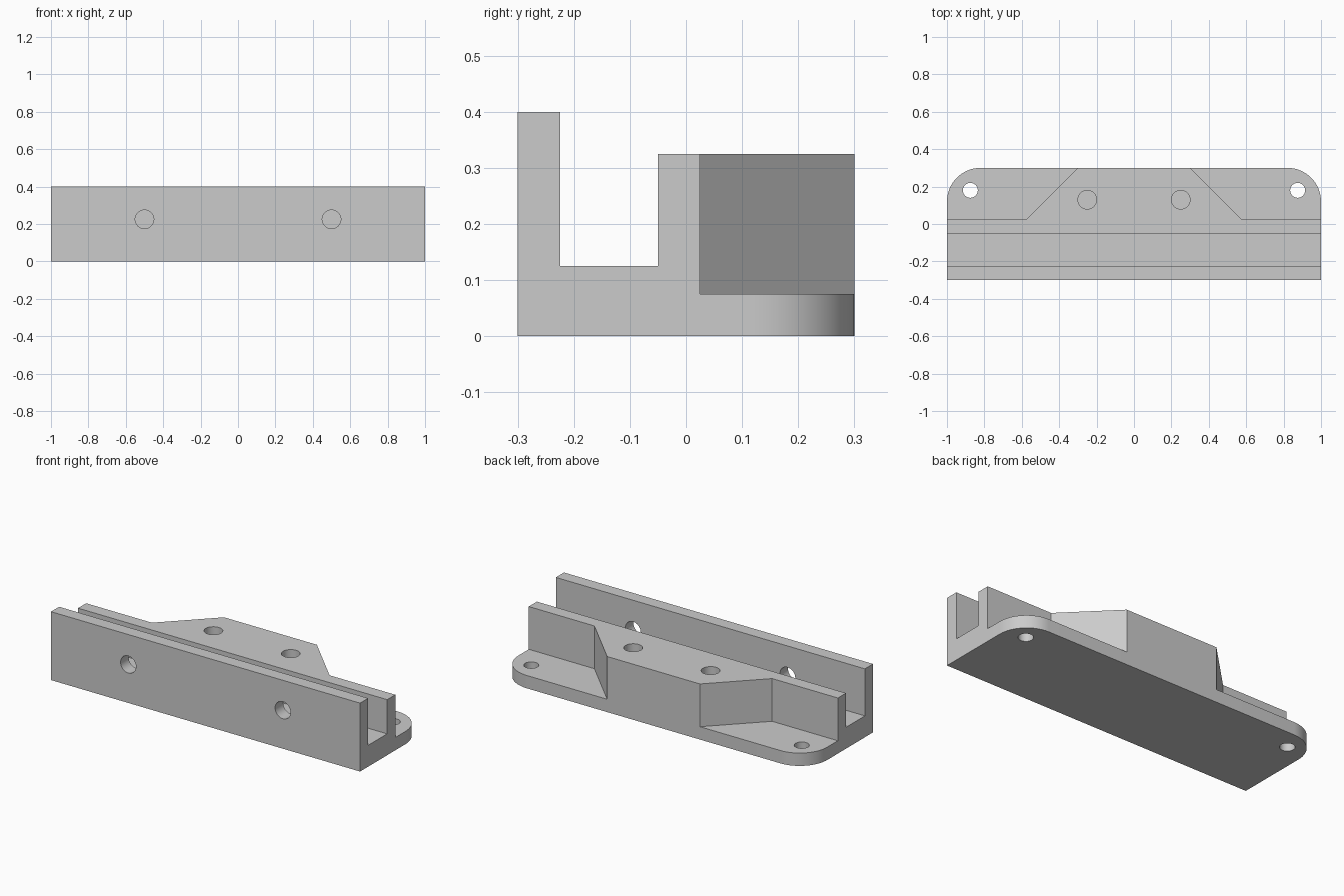
import bpy
import math
from mathutils import Matrix, Vector

cube = bpy.data.objects.get("Cube")
if cube:
    bpy.data.objects.remove(cube, do_unlink=True)

grey = bpy.data.materials.new("light_grey")
grey.use_nodes = True
grey.diffuse_color = (0.6, 0.6, 0.6, 1)
grey.node_tree.nodes["Principled BSDF"].inputs["Base Color"].default_value = (0.6, 0.6, 0.6, 1)


def prism(name, outline, depth, matrix=Matrix()):
    """Extrude a counter-clockwise xy outline upward by depth, then place it."""
    n = len(outline)
    verts = [matrix @ Vector((x, y, z)) for z in (0, depth) for x, y in outline]
    faces = [list(range(n))[::-1], list(range(n, 2 * n))]
    faces += [(i, (i + 1) % n, n + (i + 1) % n, n + i) for i in range(n)]
    mesh = bpy.data.meshes.new(name)
    mesh.from_pydata(verts, [], faces)
    mesh.materials.append(grey)
    obj = bpy.data.objects.new(name, mesh)
    bpy.context.collection.objects.link(obj)
    return obj


def arc(cx, cy, r, start, end, steps):
    angles = [math.radians(start + (end - start) * i / steps) for i in range(steps + 1)]
    return [(cx + r * math.cos(a), cy + r * math.sin(a)) for a in angles]


def combine(target, tool, operation):
    mod = target.modifiers.new("join_or_cut", 'BOOLEAN')
    mod.operation, mod.solver, mod.object = operation, 'EXACT', tool
    tool.hide_render = True
    bpy.context.view_layer.objects.active = target
    bpy.ops.object.modifier_apply(modifier=mod.name)
    bpy.data.objects.remove(tool, do_unlink=True)


# Channel rail: a y-z section swept along x
section = [(-0.3, 0), (0.025, 0), (0.025, 0.325), (-0.05, 0.325),
           (-0.05, 0.125), (-0.225, 0.125), (-0.225, 0.4), (-0.3, 0.4)]
along_x = Matrix(((0, 0, 1, -1), (1, 0, 0, 0), (0, 1, 0, 0), (0, 0, 0, 1)))
bracket = prism("channel_bracket", section, 2, along_x)

# Mounting flange with rounded rear corners
radius = 0.18
flange = [(-1, -0.1), (1, -0.1)]
flange += arc(1 - radius, 0.3 - radius, radius, 0, 90, 16)
flange += arc(radius - 1, 0.3 - radius, radius, 90, 180, 16)
combine(bracket, prism("flange", flange, 0.075), 'UNION')

# Tapered rear block
block = [(-0.575, 0), (0.575, 0), (0.575, 0.025), (0.3, 0.3), (-0.3, 0.3), (-0.575, 0.025)]
combine(bracket, prism("rear_block", block, 0.325), 'UNION')

# Holes: flange through-holes, blind block holes, front wall holes
for side in (-1, 1):
    flange_hole = arc(side * 0.875, 0.18, 0.04, 0, 360, 32)[:-1]
    combine(bracket, prism("flange_hole", flange_hole, 0.3, Matrix.Translation((0, 0, -0.1))),
            'DIFFERENCE')
    block_hole = arc(side * 0.25, 0.13, 0.05, 0, 360, 32)[:-1]
    combine(bracket, prism("block_hole", block_hole, 0.3, Matrix.Translation((0, 0, 0.125))),
            'DIFFERENCE')
    to_front = Matrix.Translation((side * 0.5, -0.15, 0.225)) @ Matrix.Rotation(math.pi / 2, 4, 'X')
    combine(bracket, prism("wall_hole", arc(0, 0, 0.05, 0, 360, 32)[:-1], 0.25, to_front),
            'DIFFERENCE')

# Smooth the curved walls, keep the machined edges sharp
bpy.ops.object.select_all(action='DESELECT')
bracket.select_set(True)
bpy.context.view_layer.objects.active = bracket
bpy.ops.object.shade_smooth_by_angle(angle=math.radians(30))
